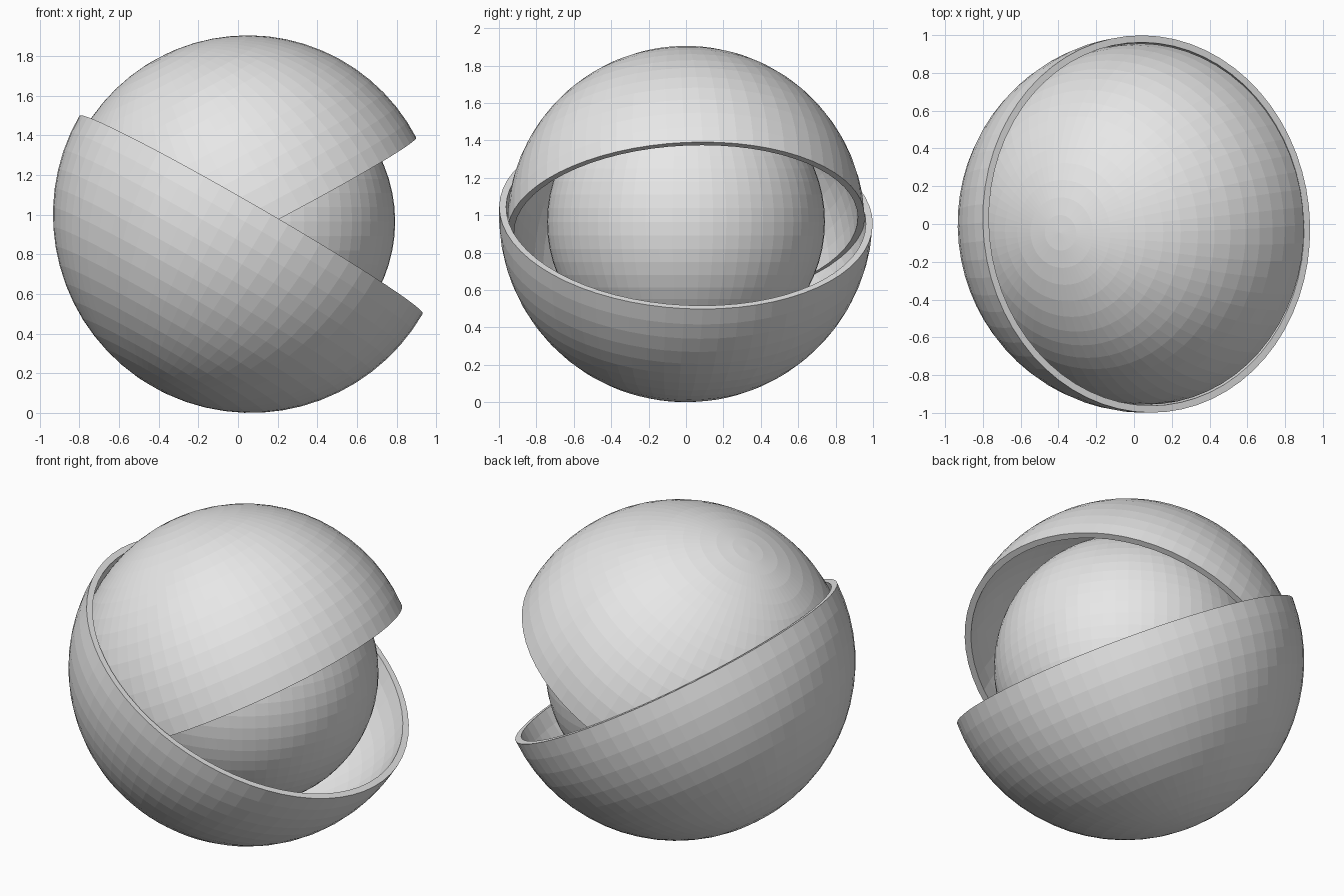
import bpy, bmesh, math
from mathutils import Vector

if "Cube" in bpy.data.objects:
    bpy.data.objects.remove(bpy.data.objects["Cube"])

SEGS, RINGS = 64, 16

grey = bpy.data.materials.new("light_grey")
grey.diffuse_color = (0.8, 0.8, 0.8, 1)
grey.use_nodes = True
grey.node_tree.nodes["Principled BSDF"].inputs["Base Color"].default_value = grey.diffuse_color


def lathe(name, profile, centre, axis):
    """Spin a closed (r, z) profile round its z axis, then tilt it to the given axis."""
    bm = bmesh.new()
    verts = [bm.verts.new((r, 0, z)) for r, z in profile]
    edges = [bm.edges.new(pair) for pair in zip(verts, verts[1:])]
    bmesh.ops.spin(bm, geom=verts + edges, cent=(0, 0, 0), axis=(0, 0, 1),
                   angle=math.tau, steps=SEGS)
    bmesh.ops.remove_doubles(bm, verts=bm.verts, dist=1e-4)
    bmesh.ops.recalc_face_normals(bm, faces=bm.faces)
    mesh = bpy.data.meshes.new(name)
    bm.to_mesh(mesh)
    bm.free()
    mesh.materials.append(grey)
    ob = bpy.data.objects.new(name, mesh)
    ob.location = centre
    ob.rotation_euler = Vector(axis).to_track_quat('Z', 'Y').to_euler()
    bpy.context.collection.objects.link(ob)
    return ob


def arc(radius, start, end, steps):
    angles = [start + (end - start) * i / steps for i in range(steps + 1)]
    return [(radius * math.cos(a), radius * math.sin(a)) for a in angles]


def half_shell(outer, inner, side):
    """Thick hemisphere profile; side is 1 for a dome and -1 for a bowl."""
    pole = side * math.pi / 2
    return arc(outer, pole, 0, RINGS) + arc(inner, 0, pole, RINGS)


# Tilted bowl below
lathe("lower_shell", half_shell(1.0, 0.963, -1), (0.066, 0, 1.0), (0.577, 0.06, 1))
# Slightly smaller dome, tilted the other way
lathe("upper_shell", half_shell(0.957, 0.92, 1), (0.05, 0, 0.948), (-0.52, -0.055, 1))
# Ball held between the shells
lathe("inner_ball", arc(0.743, -math.pi / 2, math.pi / 2, 2 * RINGS), (0.05, 0, 0.965), (0, 0, 1))
